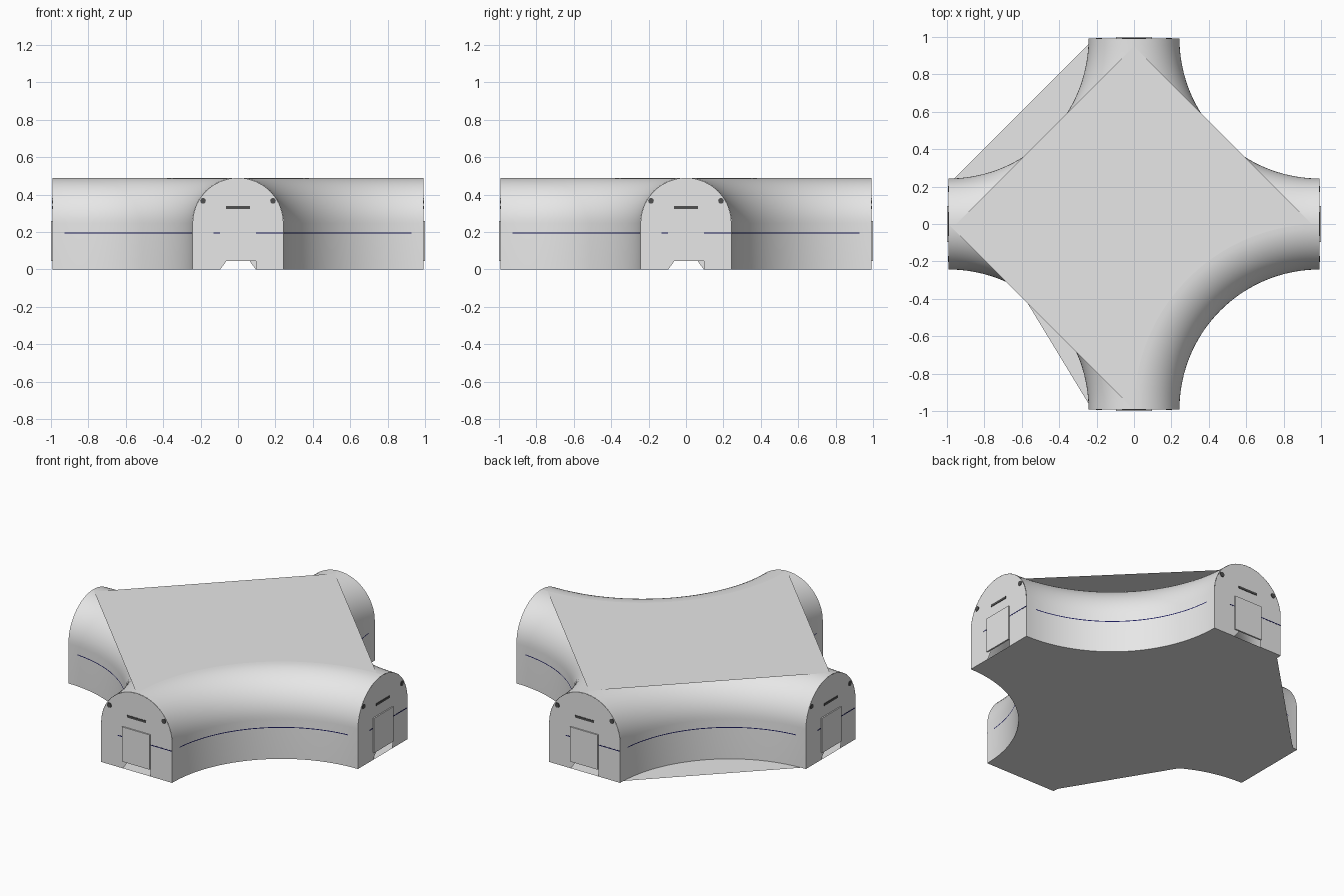
import bpy, bmesh, math
from mathutils import Matrix, Vector

if "Cube" in bpy.data.objects:
    bpy.data.objects.remove(bpy.data.objects["Cube"], do_unlink=True)

REACH = 0.992      # centre to arm end
HALF = 0.243       # arm half width
HEIGHT = 0.49
SPRING = HEIGHT - HALF
STEPS = 36         # segments per corner sweep
DOOR_W, DOOR_H, GAP = 0.095, 0.26, 0.045


def material(name, colour):
    m = bpy.data.materials.new(name)
    m.use_nodes = True
    m.diffuse_color = (*colour, 1)
    m.node_tree.nodes["Principled BSDF"].inputs["Base Color"].default_value = (*colour, 1)
    return m


shell_grey = material("shell grey", (0.8, 0.8, 0.8))
dark_grey = material("dark grey", (0.08, 0.08, 0.08))
navy = material("navy", (0.01, 0.01, 0.1))


def build(name, bm, mat, smooth=False):
    mesh = bpy.data.meshes.new(name)
    bm.to_mesh(mesh)
    bm.free()
    mesh.materials.append(mat)
    ob = bpy.data.objects.new(name, mesh)
    bpy.context.collection.objects.link(ob)
    if smooth:
        bpy.ops.object.select_all(action="DESELECT")
        ob.select_set(True)
        bpy.context.view_layer.objects.active = ob
        bpy.ops.object.shade_smooth_by_angle(angle=math.radians(40))
    return ob


def turn(k):
    return Matrix.Rotation(k * math.pi / 2, 4, "Z")


def corner_point(k, i, radius, z):
    """Point i of the sweep round corner k, counter-clockwise."""
    a = math.pi / 2 * (1 - i / STEPS)
    return turn(k) @ Vector((REACH - radius * math.cos(a), REACH - radius * math.sin(a), z))


def sweep(bm, k, profile, first, last):
    rows = [[bm.verts.new(corner_point(k, i, r, z)) for r, z in profile]
            for i in range(first, last + 1)]
    for a, b in zip(rows, rows[1:]):
        for j in range(len(profile) - 1):
            bm.faces.new((a[j], b[j], b[j + 1], a[j + 1]))


def plate(name, radius, z, kept, flip):
    """Flat sheet following the kept sweep points of each corner."""
    bm = bmesh.new()
    verts = [bm.verts.new(corner_point(k, i, radius, z))
             for k in range(4) for i in kept[k]]
    bmesh.ops.remove_doubles(bm, verts=verts, dist=1e-5)
    face = bm.faces.new(list(bm.verts))
    if flip:
        face.normal_flip()
    bmesh.ops.triangulate(bm, faces=bm.faces[:])
    build(name, bm, shell_grey)


def box(bm, k, x0, x1, z0, z1, y0, y1):
    centre = Vector(((x0 + x1) / 2, (y0 + y1) / 2, (z0 + z1) / 2))
    size = Matrix.Diagonal((x1 - x0, y1 - y0, z1 - z0, 1))
    bmesh.ops.create_cube(bm, size=1, matrix=turn(k) @ Matrix.Translation(centre) @ size)


# Curved walls: upright, then rolling over to the crown
quarter = [math.pi / 2 * j / 16 for j in range(17)]
profile = [(REACH - HALF, 0)] + [
    (REACH - HALF * math.cos(a), SPRING + HALF * math.sin(a)) for a in quarter]
walls = bmesh.new()
for k in range(4):
    sweep(walls, k, profile, 0, STEPS)
build("curved_walls", walls, shell_grey, smooth=True)

# Floor and roof sheets, some corners spanned by a straight edge
full = list(range(STEPS))
chord = [0, 1, STEPS - 1]
part = list(range(13)) + [STEPS - 1, STEPS]
floor_kept = [full + [STEPS], chord + [STEPS], part, full + [STEPS]]
plate("floor", REACH - HALF, 0, floor_kept, True)
plate("roof", REACH, HEIGHT, [chord, chord, full, full], False)

# End walls with a doorway
ends = bmesh.new()
outline = [(-HALF, 0), (-DOOR_W, 0), (-DOOR_W, DOOR_H), (DOOR_W, DOOR_H), (DOOR_W, 0), (HALF, 0)]
outline += [(HALF * math.cos(2 * a), SPRING + HALF * math.sin(2 * a)) for a in quarter]
for k in range(4):
    ends.faces.new([ends.verts.new(turn(k) @ Vector((x, -REACH, z))) for x, z in outline])
bmesh.ops.triangulate(ends, faces=ends.faces[:])
build("end_walls", ends, shell_grey)

# Raised doors, leaving a gap below
doors = bmesh.new()
for k in range(4):
    box(doors, k, -DOOR_W, DOOR_W, GAP, DOOR_H, -1, -REACH + 0.002)
build("doors", doors, shell_grey)

# Lamp bars and round lamps above each door
lamps = bmesh.new()
for k in range(4):
    box(lamps, k, -0.065, 0.065, 0.324, 0.338, -REACH - 0.003, -REACH)
    for x in (-0.187, 0.187):
        place = Matrix.Translation((x, -REACH - 0.001, 0.367)) @ Matrix.Rotation(math.pi / 2, 4, "X")
        bmesh.ops.create_cone(lamps, cap_ends=True, segments=16, radius1=0.015,
                              radius2=0.015, depth=0.004, matrix=turn(k) @ place)
build("lamps", lamps, dark_grey)

# Thin stripe round the walls and beside the doors
stripe = bmesh.new()
for k in range(4):
    sweep(stripe, k, [(REACH - HALF - 0.001, 0.193), (REACH - HALF - 0.001, 0.198)], 2, STEPS - 2)
    box(stripe, k, DOOR_W, HALF, 0.193, 0.198, -REACH - 0.001, -REACH)
    box(stripe, k, -0.13, -DOOR_W, 0.193, 0.198, -REACH - 0.001, -REACH)
build("stripe", stripe, navy)
